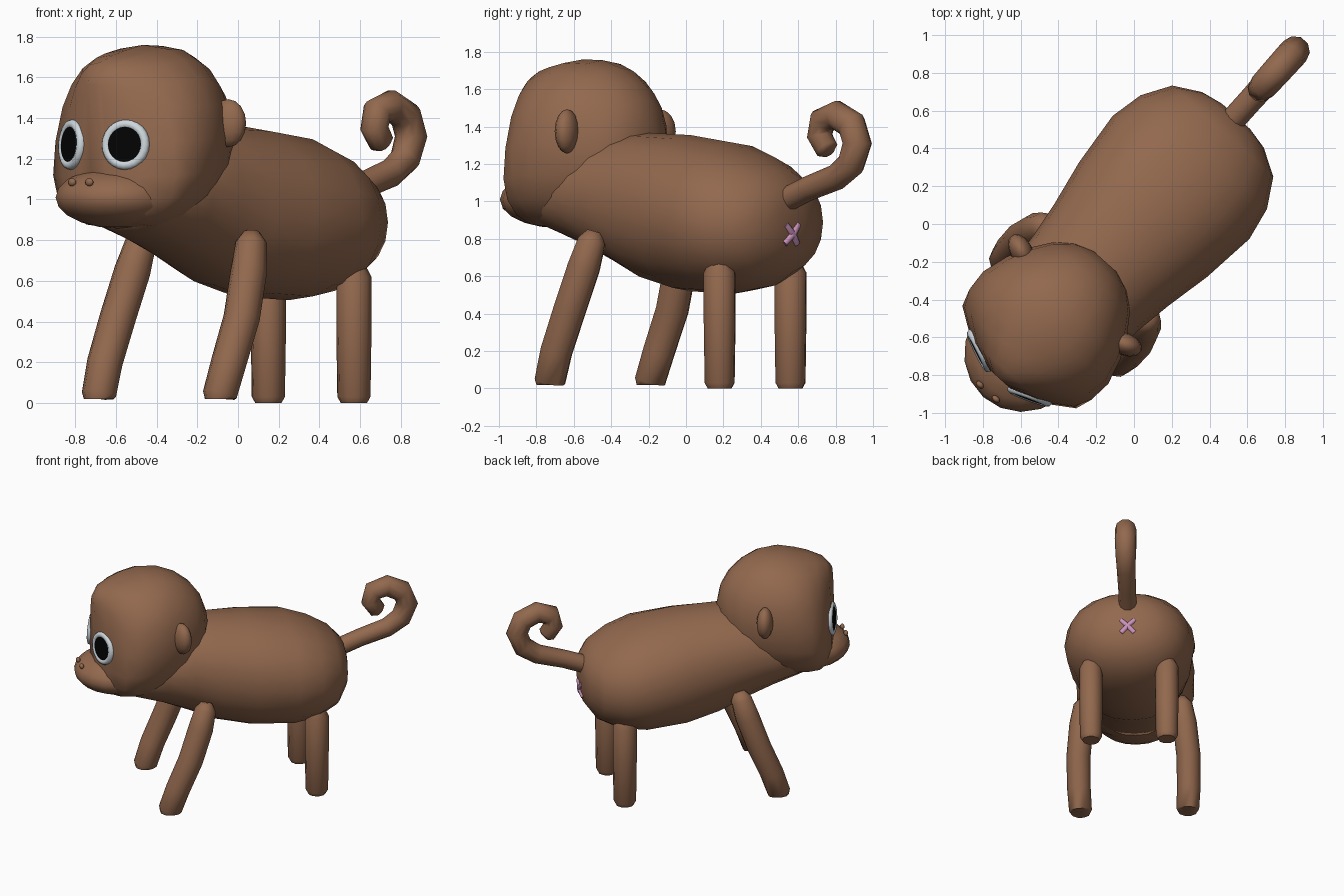
import bpy, bmesh
from math import cos, sin, pi, radians, copysign
from mathutils import Matrix, Vector

if "Cube" in bpy.data.objects:
    bpy.data.objects.remove(bpy.data.objects["Cube"], do_unlink=True)

# The whole animal stands diagonally
STANCE = Matrix.Rotation(radians(-42), 4, 'Z') @ Matrix.Translation((.02, 0, 0))


def material(name, color):
    m = bpy.data.materials.new(name)
    m.use_nodes = True
    m.diffuse_color = (*color, 1)
    m.node_tree.nodes["Principled BSDF"].inputs["Base Color"].default_value = (*color, 1)
    return m


BROWN = material("brown fur", (0.29, 0.14, 0.076))
WHITE = material("eye white", (0.62, 0.68, 0.72))
BLACK = material("pupil black", (0.001, 0.001, 0.001))
PINK = material("pink", (0.6, 0.29, 0.5))


def finish(name, bm, mat, angle=60):
    """Turn a bmesh into a shaded, coloured object."""
    bmesh.ops.recalc_face_normals(bm, faces=bm.faces)
    bm.transform(STANCE)
    me = bpy.data.meshes.new(name)
    bm.to_mesh(me)
    bm.free()
    me.materials.append(mat)
    ob = bpy.data.objects.new(name, me)
    bpy.context.collection.objects.link(ob)
    bpy.ops.object.select_all(action='DESELECT')
    ob.select_set(True)
    bpy.context.view_layer.objects.active = ob
    bpy.ops.object.shade_smooth_by_angle(angle=radians(angle))


def loft(rings):
    """Skin a list of point rings and cap both ends."""
    bm = bmesh.new()
    loops = [[bm.verts.new(p) for p in ring] for ring in rings]
    n = len(loops[0])
    for a, b in zip(loops, loops[1:]):
        for i in range(n):
            j = (i + 1) % n
            bm.faces.new((a[i], a[j], b[j], b[i]))
    bm.faces.new(loops[0])
    bm.faces.new(loops[-1])
    return bm


def slice_ring(y, low, high, half, power=2.1, pear=0, n=20):
    """Upright superellipse slice, narrowed upward by pear."""
    pts = []
    for i in range(n):
        c, s = cos(2 * pi * i / n), sin(2 * pi * i / n)
        z = copysign(abs(s) ** (2 / power), s)
        x = half * copysign(abs(c) ** (2 / power), c) * (1 - pear * z)
        pts.append((x, y, (low + high) / 2 + z * (high - low) / 2))
    return pts


def tube(name, path, radii, n, mat):
    """Round tube along a path."""
    path = [Vector(p) for p in path]
    rings = []
    for i, p in enumerate(path):
        t = (path[min(i + 1, len(path) - 1)] - path[max(i - 1, 0)]).normalized()
        side = (Vector((1, 0, 0)) - t * t.x).normalized()
        up = t.cross(side)
        rings.append([p + radii[i] * (side * cos(2 * pi * k / n) + up * sin(2 * pi * k / n))
                      for k in range(n)])
    finish(name, loft(rings), mat)


def ball(name, center, size, u=14, v=9, turn=0):
    bm = bmesh.new()
    bmesh.ops.create_uvsphere(bm, u_segments=u, v_segments=v, radius=1)
    bm.transform(Matrix.Translation(center) @ Matrix.Rotation(turn, 4, 'Z')
                 @ Matrix.Diagonal((*size, 1)))
    finish(name, bm, BROWN)


# Torso and neck slices: y, bottom, top, half width
TORSO = [
    (.785, .82, 1.0, .1), (.76, .72, 1.08, .22), (.68, .61, 1.165, .36),
    (.53, .535, 1.25, .45), (.35, .505, 1.315, .487), (.05, .52, 1.355, .455),
    (-.2, .58, 1.365, .405), (-.4, .67, 1.37, .375), (-.6, .755, 1.33, .36),
    (-.8, .825, 1.25, .33), (-.93, .865, 1.18, .27),
]
finish("body", loft([slice_ring(*s) for s in TORSO]), BROWN, 80)

# Domed head with a flat face: also squareness and pear
HEAD = [
    (-.25, 1.15, 1.43, .09), (-.29, 1.04, 1.545, .19), (-.36, .95, 1.64, .275),
    (-.46, .89, 1.715, .345), (-.58, .855, 1.755, .405, 2.2), (-.72, .845, 1.76, .445, 2.3, .03),
    (-.84, .85, 1.735, .435, 2.4, .12), (-.93, .86, 1.712, .39, 2.5, .21),
    (-1.03, .88, 1.675, .24, 2.7, .24), (-1.085, .94, 1.61, .08, 2.7, .2),
]
finish("head", loft([slice_ring(*s) for s in HEAD]), BROWN, 80)

# Muzzle
ball("muzzle", (0, -.9, 1.01), (.31, .315, .152), 18, 10)

# Curled tail
TAIL = [(.62, .965), (.9, 1.07), (1.1, 1.13), (1.205, 1.2), (1.25, 1.31), (1.21, 1.41),
        (1.1, 1.462), (1.0, 1.43), (.98, 1.35), (1.03, 1.28), (1.045, 1.265)]
tube("tail", [(0, y, z) for y, z in TAIL],
     [.066, .066, .07, .076, .08, .08, .078, .075, .07, .064, .04], 10, BROWN)

# Pink cross under the tail
for s, label in ((-1, "a"), (1, "b")):
    tube("rear_cross_" + label,
         [(-s * .05, .768, .775), (0, .785, .825), (s * .05, .777, .875)],
         [.019, .02, .019], 8, PINK)

for side, label in ((1, "left"), (-1, "right")):
    # Legs
    tube("front_leg_" + label,
         [(side * .4, -.6, .02), (side * .4, -.6, .04), (side * .41, -.545, .2),
          (side * .41, -.45, .42), (side * .385, -.37, .65), (side * .365, -.33, .79),
          (side * .355, -.32, .84)],
         [.074, .085, .088, .09, .09, .077, .04], 10, BROWN)
    tube("rear_leg_" + label,
         [(side * .283, .515, z) for z in (0, .03, .35, .62, .68)],
         [.065, .082, .087, .087, .055], 10, BROWN)

    # Ear and nostril
    ball("ear_" + label, (side * .37, -.505, 1.375), (.095, .06, .118),
         12, 8, side * radians(20))
    ball("nostril_" + label, (side * .057, -1.178, 1.085), (.024, .016, .02), 10, 6)

    # Eye: rounded white rim around a black disc
    frame = (Matrix.Translation((side * .178, -1.045, 1.27))
             @ Vector((side * .37, -.92, .06)).to_track_quat('Z', 'Y').to_matrix().to_4x4())
    bm = bmesh.new()
    bmesh.ops.create_cone(bm, cap_ends=True, segments=24, radius1=.09, radius2=.086, depth=.06,
                          matrix=frame @ Matrix.Translation((0, 0, -.012)))
    finish("pupil_" + label, bm, BLACK, 30)
    n, m = 24, 8
    bm = bmesh.new()
    rim = [[bm.verts.new(frame @ Vector((r * cos(2 * pi * i / n), r * sin(2 * pi * i / n),
                                         .024 * sin(2 * pi * k / m))))
            for k in range(m) for r in [.101 + .024 * cos(2 * pi * k / m)]]
           for i in range(n)]
    for i in range(n):
        a, b = rim[i], rim[(i + 1) % n]
        for k in range(m):
            bm.faces.new((a[k], b[k], b[(k + 1) % m], a[(k + 1) % m]))
    finish("eye_rim_" + label, bm, WHITE)
